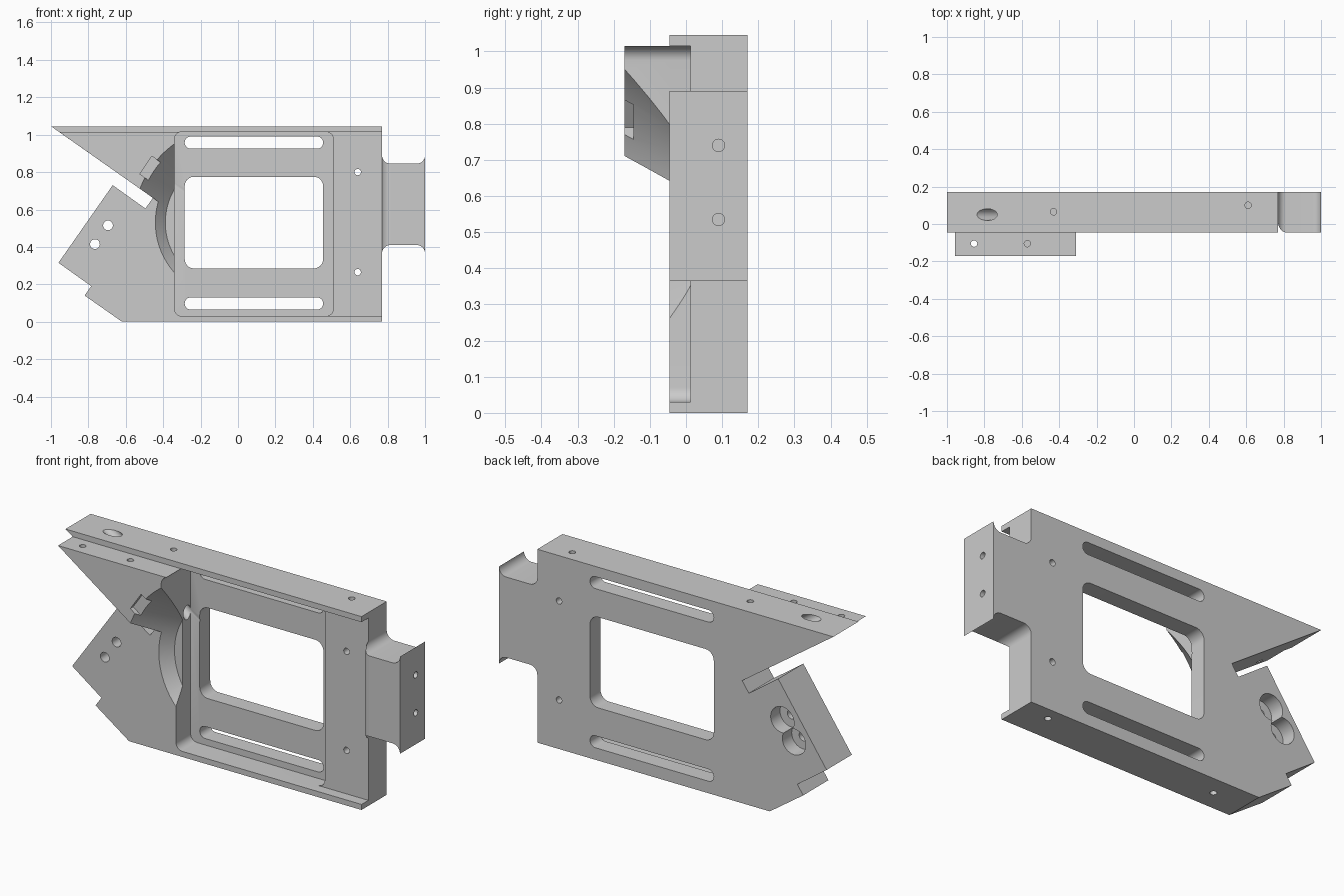
import bpy, bmesh, math
from mathutils import Vector

old = bpy.data.objects.get("Cube")
if old:
    bpy.data.objects.remove(old, do_unlink=True)

grey = bpy.data.materials.new("plain grey")
grey.use_nodes = True
colour = (0.6, 0.6, 0.6, 1)
grey.diffuse_color = colour
grey.node_tree.nodes["Principled BSDF"].inputs["Base Color"].default_value = colour

FRONT, BACK, FLOOR, DEEP = -0.045, 0.17, 0.013, 0.08


def finish(name, bm):
    bmesh.ops.recalc_face_normals(bm, faces=bm.faces)
    mesh = bpy.data.meshes.new(name)
    bm.to_mesh(mesh)
    bm.free()
    mesh.materials.append(grey)
    obj = bpy.data.objects.new(name, mesh)
    bpy.context.collection.objects.link(obj)
    return obj


def extrude(name, points, offset):
    bm = bmesh.new()
    face = bm.faces.new([bm.verts.new(p) for p in points])
    new = bmesh.ops.extrude_face_region(bm, geom=[face])["geom"]
    bmesh.ops.translate(bm, vec=offset, verts=[v for v in new if isinstance(v, bmesh.types.BMVert)])
    return finish(name, bm)


def plate(name, outline, y0, y1):
    """Outline in x and z, given thickness along y."""
    return extrude(name, [(x, y0, z) for x, z in outline], (0, y1 - y0, 0))


def arc(cx, cz, r, start, end, steps=8):
    angles = [math.radians(start + (end - start) * i / steps) for i in range(steps + 1)]
    return [(cx + r * math.cos(a), cz + r * math.sin(a)) for a in angles]


def rounded(x0, x1, z0, z1, r):
    return (arc(x1 - r, z1 - r, r, 0, 90) + arc(x0 + r, z1 - r, r, 90, 180)
            + arc(x0 + r, z0 + r, r, 180, 270) + arc(x1 - r, z0 + r, r, 270, 360))


def drill(start, end, r, r_end=None, segments=32):
    a, b = Vector(start), Vector(end)
    bm = bmesh.new()
    bmesh.ops.create_cone(bm, cap_ends=True, segments=segments, radius1=r,
                          radius2=r if r_end is None else r_end, depth=(b - a).length)
    bm.transform((b - a).to_track_quat('Z', 'Y').to_matrix().to_4x4())
    bmesh.ops.translate(bm, vec=(a + b) / 2, verts=bm.verts)
    return finish("cutter", bm)


def cut(obj, cutter):
    cutter.hide_render = True
    mod = obj.modifiers.new("cut", 'BOOLEAN')
    mod.operation, mod.solver, mod.object = 'DIFFERENCE', 'EXACT', cutter
    bpy.context.view_layer.objects.active = obj
    bpy.ops.object.modifier_apply(modifier=mod.name)
    bpy.data.objects.remove(cutter, do_unlink=True)


def cut_plate(obj, outline, y0, y1):
    cut(obj, plate("cutter", outline, y0, y1))


def cut_pocket(obj):
    cut_plate(obj, rounded(-0.34, 0.51, 0.03, 1.015, 0.04), -0.3, DEEP)


def cut_cone(obj):
    radius = lambda y: 0.402 - 0.92 * (y - FRONT)
    cut(obj, drill((-0.04, -0.25, 0.53), (-0.04, FLOOR, 0.53), radius(-0.25), radius(FLOOR), 96))


# Main frame with slanted wing, slot and stepped lower corner
frame = plate("main_frame", [
    (-1, 1.045), (0.77, 1.045), (0.77, 0), (-0.62, 0), (-0.82, 0.14), (-0.785, 0.19),
    (-0.96, 0.315), (-0.67, 0.73), (-0.495, 0.605), (-0.455, 0.662)], FRONT, BACK)
cut_pocket(frame)
cut_plate(frame, [(0.2, 0.03), (0.9, 0.03), (0.9, 1.015), (0.2, 1.015)], -0.3, FLOOR)
cut_cone(frame)

# Window and long slots
for z0, z1, r in ((0.285, 0.775, 0.05), (0.925, 0.99, 0.032), (0.065, 0.13, 0.032)):
    cut_plate(frame, rounded(-0.285, 0.455, z0, z1, r), -0.1, 0.3)

# Mounting holes, counterbores and rail holes
for z in (0.265, 0.8):
    cut(frame, drill((0.64, -0.1, z), (0.64, 0.3, z), 0.017))
for x, z in ((-0.695, 0.515), (-0.765, 0.415)):
    cut(frame, drill((x, -0.1, z), (x, 0.3, z), 0.026))
    cut(frame, drill((x, 0.09, z), (x, 0.3, z), 0.07))
for x, y in ((-0.43, 0.065), (0.61, 0.1)):
    cut(frame, drill((x, y, 1.1), (x, y, 0.93), 0.017))
    cut(frame, drill((x, y, -0.05), (x, y, 0.12), 0.017))

# Slanted passage from the top rail into the pocket
along = Vector((0.82, 0, -0.573))
mouth = Vector((-0.785, 0.05, 1.045))
cut(frame, drill(mouth - along * 0.2, mouth + along * 0.62, 0.031))

# Raised wedge in front of the wing
wedge = plate("front_wedge", [(-0.957, 1.015), (-0.31, 1.015), (-0.31, 0.56)], -0.17, FRONT)
cut_pocket(wedge)
cut_cone(wedge)
cut_plate(wedge, [(-0.46, 0.885), (-0.412, 0.85), (-0.477, 0.755), (-0.525, 0.79)], -0.3, -0.145)
for x in (-0.855, -0.57):
    cut(wedge, drill((x, -0.105, 1.1), (x, -0.105, 0.88), 0.017))

# Side tab, flared at both ends
r = 0.045
x0, x1, z0, z1 = 0.77, 1.0, 0.41, 0.845
tab = plate("side_tab",
            arc(x0 + r, z1 + r, r, 180, 270) + arc(x1 - r, z1 + r, r, 270, 360)
            + arc(x1 - r, z0 - r, r, 0, 90) + arc(x0 + r, z0 - r, r, 90, 180), FRONT, BACK)
curve = [(x, FLOOR + (y - FLOOR) * 1.29) for x, y in arc(x0 + r, FLOOR, r, 180, 270)]
corner = [(0.7, FLOOR)] + curve + [(x0 + r, -0.2), (0.7, -0.2)]
cut(tab, extrude("cutter", [(x, y, 0.2) for x, y in corner], (0, 0, 0.9)))
for z in (0.535, 0.74):
    cut(tab, drill((1.1, 0.09, z), (0.85, 0.09, z), 0.017))

# Smooth the curved walls, keep edges sharp
bpy.ops.object.select_all(action='DESELECT')
for part in (frame, wedge, tab):
    part.select_set(True)
bpy.context.view_layer.objects.active = frame
bpy.ops.object.shade_smooth_by_angle(angle=math.radians(30))
